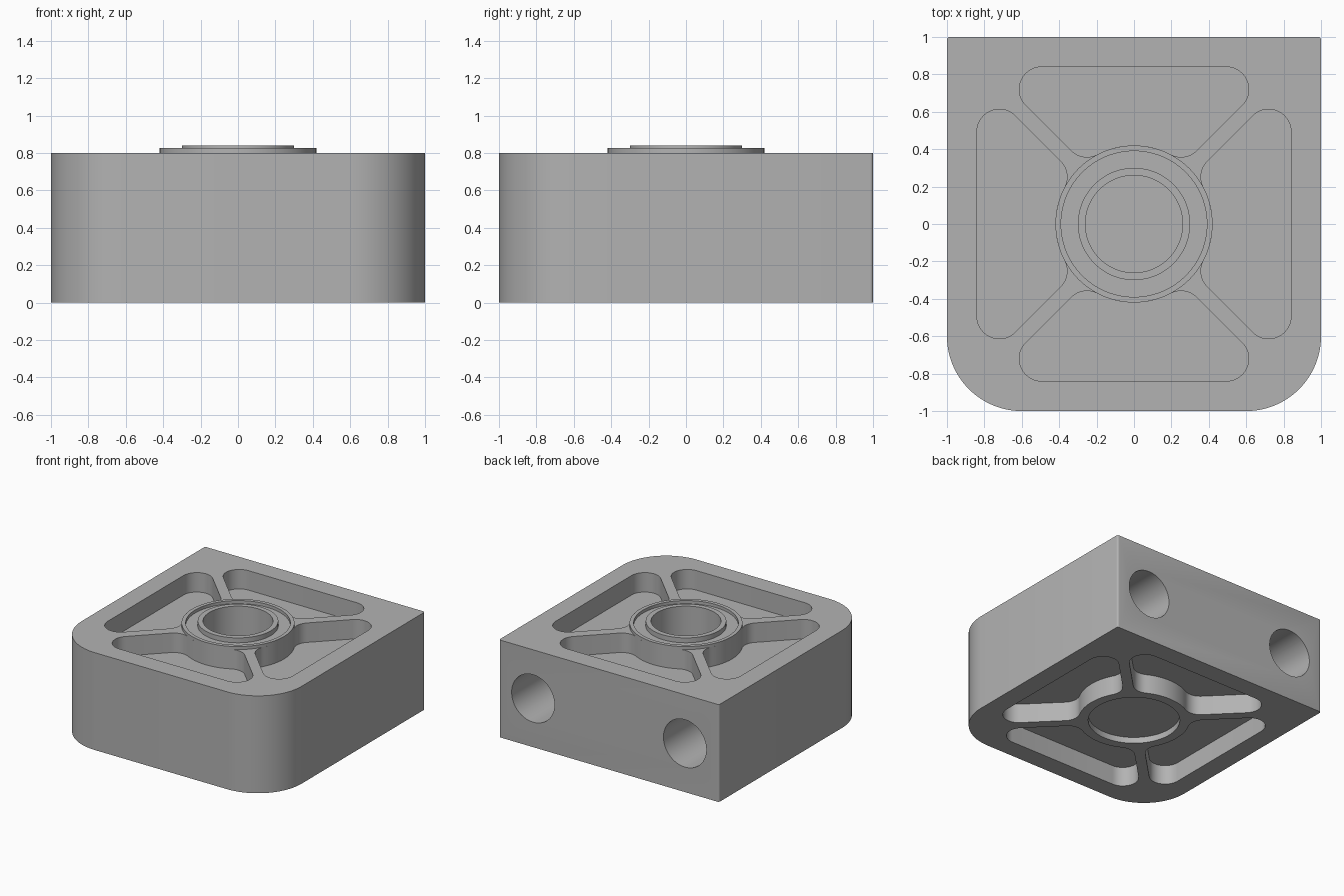
import bpy, bmesh
from math import sin, cos, pi, radians, atan2, sqrt

if "Cube" in bpy.data.objects:
    bpy.data.objects.remove(bpy.data.objects["Cube"])

metal = bpy.data.materials.new("grey_metal")
metal.use_nodes = True
GREY = (0.45, 0.45, 0.45, 1)
metal.diffuse_color = GREY
metal.node_tree.nodes["Principled BSDF"].inputs["Base Color"].default_value = GREY

HEIGHT = 0.8
HUB_R = 0.42


def arc(cx, cy, r, a0, a1, n):
    """Points on an arc, angles in degrees."""
    angles = [radians(a0 + (a1 - a0) * i / n) for i in range(n + 1)]
    return [(cx + r * cos(a), cy + r * sin(a)) for a in angles]


def finish(name, bm):
    bmesh.ops.recalc_face_normals(bm, faces=bm.faces)
    mesh = bpy.data.meshes.new(name)
    bm.to_mesh(mesh)
    bm.free()
    mesh.materials.append(metal)
    obj = bpy.data.objects.new(name, mesh)
    bpy.context.collection.objects.link(obj)
    return obj


def prism(name, outline, z0, z1):
    bm = bmesh.new()
    face = bm.faces.new([bm.verts.new((x, y, z0)) for x, y in outline])
    top = bmesh.ops.extrude_face_region(bm, geom=[face])["geom"]
    verts = [v for v in top if isinstance(v, bmesh.types.BMVert)]
    bmesh.ops.translate(bm, verts=verts, vec=(0, 0, z1 - z0))
    return finish(name, bm)


def lathe(name, profile, steps=96):
    bm = bmesh.new()
    verts = [bm.verts.new((r, 0, z)) for r, z in profile]
    edges = [bm.edges.new(pair) for pair in zip(verts, verts[1:])]
    bmesh.ops.spin(bm, geom=verts + edges, cent=(0, 0, 0), axis=(0, 0, 1),
                   angle=2 * pi, steps=steps, use_merge=True)
    bmesh.ops.remove_doubles(bm, verts=bm.verts, dist=0.0001)
    return finish(name, bm)


def smooth(obj):
    bpy.ops.object.select_all(action='DESELECT')
    obj.select_set(True)
    bpy.context.view_layer.objects.active = obj
    bpy.ops.object.shade_smooth_by_angle(angle=radians(30))


def cut(obj, cutter):
    mod = obj.modifiers.new("cut", 'BOOLEAN')
    mod.operation = 'DIFFERENCE'
    mod.solver = 'EXACT'
    mod.object = cutter
    bpy.context.view_layer.objects.active = obj
    bpy.ops.object.modifier_apply(modifier=mod.name)
    bpy.data.objects.remove(cutter)


def pocket_outline():
    """Web pocket between two diagonal ribs, the rim and the hub."""
    r, rim, rib = 0.12, 0.84, 0.057
    ox, oy = rim - rib - r * (1 + sqrt(2)), rim - r
    diff = rib + r * sqrt(2)
    total = sqrt(2 * (HUB_R + r) ** 2 - diff ** 2)
    ix, iy = (total - diff) / 2, (total + diff) / 2
    touch = atan2(iy, ix) * 180 / pi
    half = arc(ox, oy, r, 90, -45, 14) + arc(ix, iy, r, -45, touch - 180, 10)
    hub = arc(0, 0, HUB_R, touch, 180 - touch, 16)[1:-1]
    return half + hub + [(-x, y) for x, y in reversed(half)]


# Block with large front corners and tiny back ones
F, B = 0.4, 0.015
outline = (arc(-1 + F, -1 + F, F, 180, 270, 24) + arc(1 - F, -1 + F, F, 270, 360, 24)
           + arc(1 - B, 1 - B, B, 0, 90, 4) + arc(-1 + B, 1 - B, B, 90, 180, 4))
block = prism("housing_block", outline, 0, HEIGHT)

# Four pockets on the top and four on the bottom
DEPTH = 0.16
base = pocket_outline()
for k in range(4):
    c, s = cos(k * pi / 2), sin(k * pi / 2)
    turned = [(x * c - y * s, x * s + y * c) for x, y in base]
    cut(block, prism("pocket_cutter", turned, HEIGHT - DEPTH, HEIGHT + 0.1))
    cut(block, prism("pocket_cutter", turned, -0.1, DEPTH))

# Hub seat above and shallow round recess below
cut(block, prism("seat_cutter", arc(0, 0, 0.405, 0, 360, 96)[:-1], 0.28, 1))
cut(block, prism("recess_cutter", arc(0, 0, 0.345, 0, 360, 96)[:-1], -0.1, 0.05))

# Two round holes in the back face
for x in (-0.69, 0.69):
    bpy.ops.mesh.primitive_cylinder_add(vertices=64, radius=0.195, depth=1.2,
                                        location=(x, 0.7, 0.4), rotation=(pi / 2, 0, 0))
    cut(block, bpy.context.object)
smooth(block)

# Stepped hub with groove and blind bore
hub = lathe("hub_collar", [
    (0, 0.35), (0.26, 0.35), (0.26, 0.84), (0.30, 0.84), (0.30, 0.80), (0.39, 0.80),
    (0.39, 0.825), (HUB_R, 0.825), (HUB_R, HEIGHT), (0.40, HEIGHT), (0.40, 0.3), (0, 0.3)])
smooth(hub)
